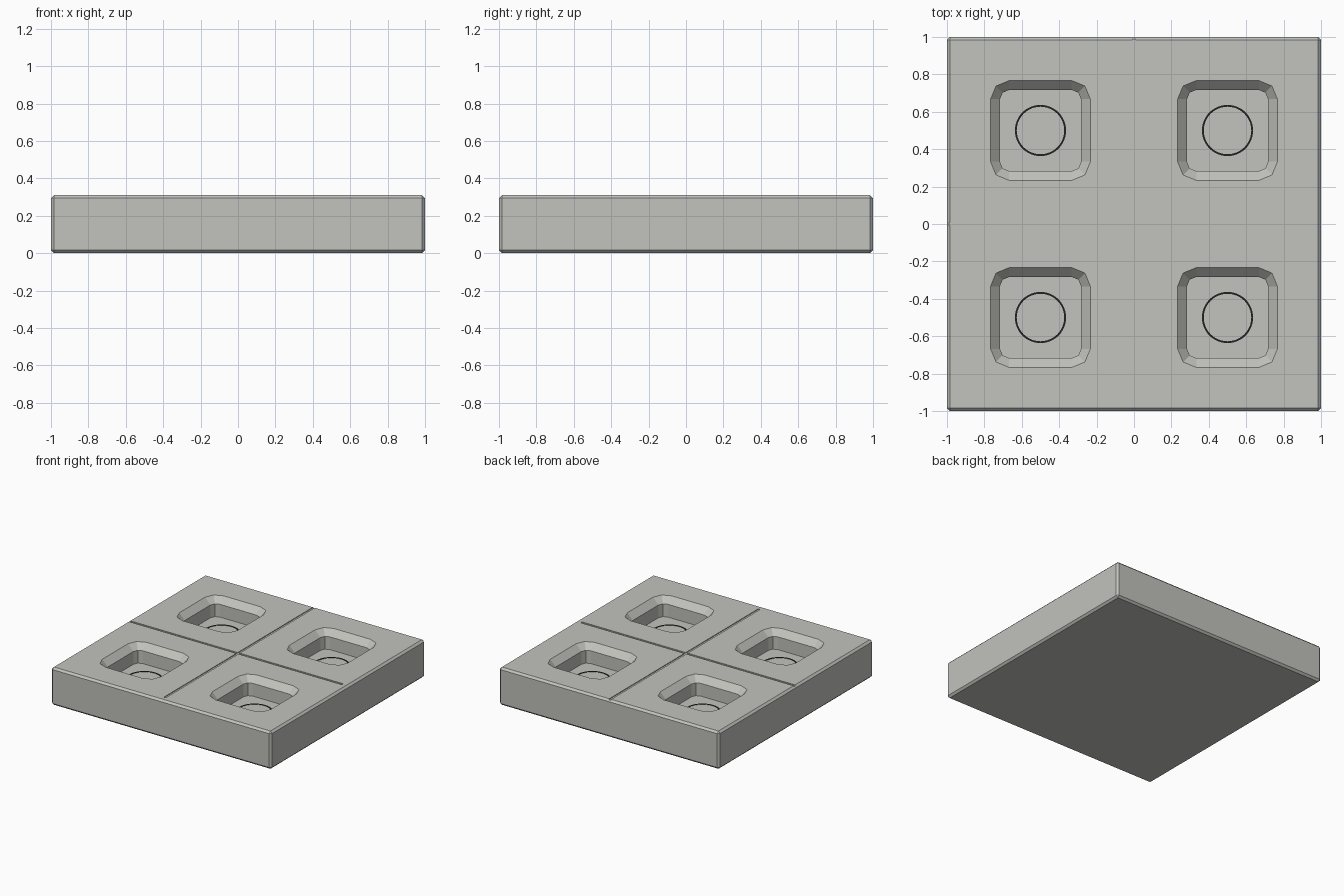
import bpy, bmesh, math
from mathutils import Matrix, Vector

if "Cube" in bpy.data.objects:
    bpy.data.objects.remove(bpy.data.objects["Cube"], do_unlink=True)

HEIGHT = 0.31
FLOOR = 0.155
CHAMFER = 0.05
CENTRES = [(x, y) for x in (-0.5, 0.5) for y in (-0.5, 0.5)]


def material(name, colour):
    m = bpy.data.materials.new(name)
    m.use_nodes = True
    m.diffuse_color = colour
    m.node_tree.nodes["Principled BSDF"].inputs["Base Color"].default_value = colour
    return m


stone = material("warm grey", (0.54, 0.54, 0.51, 1))
dark = material("near black", (0.015, 0.015, 0.015, 1))


def finish(name, bm, mat):
    bmesh.ops.recalc_face_normals(bm, faces=bm.faces)
    mesh = bpy.data.meshes.new(name)
    bm.to_mesh(mesh)
    bm.free()
    mesh.materials.append(mat)
    ob = bpy.data.objects.new(name, mesh)
    bpy.context.collection.objects.link(ob)
    return ob


def box(name, size, centre, bevel=0):
    bm = bmesh.new()
    bmesh.ops.create_cube(bm, size=1, matrix=Matrix.Translation(centre) @ Matrix.Diagonal((*size, 1)))
    if bevel:
        bmesh.ops.bevel(bm, geom=bm.edges[:], offset=bevel, segments=1, affect='EDGES')
    return finish(name, bm, stone)


def rounded_square(radius, centre, z, steps=2):
    # Square outline whose corner arcs share fixed centres, so offsets stay parallel
    pts = []
    for quarter in range(4):
        mid = math.pi / 4 + quarter * math.pi / 2
        cx = centre[0] + math.copysign(0.167, math.cos(mid))
        cy = centre[1] + math.copysign(0.167, math.sin(mid))
        for i in range(steps + 1):
            a = quarter * math.pi / 2 + i * math.pi / 2 / steps
            pts.append(Vector((cx + radius * math.cos(a), cy + radius * math.sin(a), z)))
    return pts


def pocket_cutter(centre):
    # Straight well below a chamfered mouth, overshooting the top
    over = 0.02
    levels = [(0.05, FLOOR), (0.05, HEIGHT - CHAMFER), (0.1 + over, HEIGHT + over)]
    bm = bmesh.new()
    loops = [[bm.verts.new(p) for p in rounded_square(r, centre, z)] for r, z in levels]
    n = len(loops[0])
    for low, high in zip(loops, loops[1:]):
        for i in range(n):
            j = (i + 1) % n
            bm.faces.new((low[i], low[j], high[j], high[i]))
    bm.faces.new(loops[0][::-1])
    bm.faces.new(loops[-1])
    return finish("pocket_cutter", bm, stone)


def cut(target, cutter):
    mod = target.modifiers.new("cut", 'BOOLEAN')
    mod.operation = 'DIFFERENCE'
    mod.solver = 'EXACT'
    mod.object = cutter
    bpy.context.view_layer.objects.active = target
    bpy.ops.object.modifier_apply(modifier=mod.name)
    bpy.data.objects.remove(cutter, do_unlink=True)


def floor_ring(name, centre, inner=0.127, outer=0.137, sides=48):
    # Thin flat ring marking the socket on the pocket floor
    bm = bmesh.new()
    rings = []
    for r, z in ((inner, 0), (inner, 0.003), (outer, 0.003), (outer, 0)):
        rings.append([bm.verts.new((centre[0] + r * math.cos(math.tau * i / sides),
                                    centre[1] + r * math.sin(math.tau * i / sides),
                                    FLOOR + z)) for i in range(sides)])
    for k in range(4):
        a, b = rings[k], rings[(k + 1) % 4]
        for i in range(sides):
            j = (i + 1) % sides
            bm.faces.new((a[i], a[j], b[j], b[i]))
    return finish(name, bm, dark)


# Slab with chamfered edges
slab = box("base_slab", (2, 2, HEIGHT), (0, 0, HEIGHT / 2), bevel=0.016)

# Four pockets with their floor rings
for number, centre in enumerate(CENTRES, 1):
    cut(slab, pocket_cutter(centre))
    floor_ring(f"pocket_ring_{number}", centre)

# Shallow dividing grooves across the top
groove = 0.018
cut(slab, box("groove_cutter", (groove, 1.95, 0.04), (0, 0.025, HEIGHT + 0.014)))
cut(slab, box("groove_cutter", (1.95, groove, 0.04), (-0.025, 0, HEIGHT + 0.014)))
